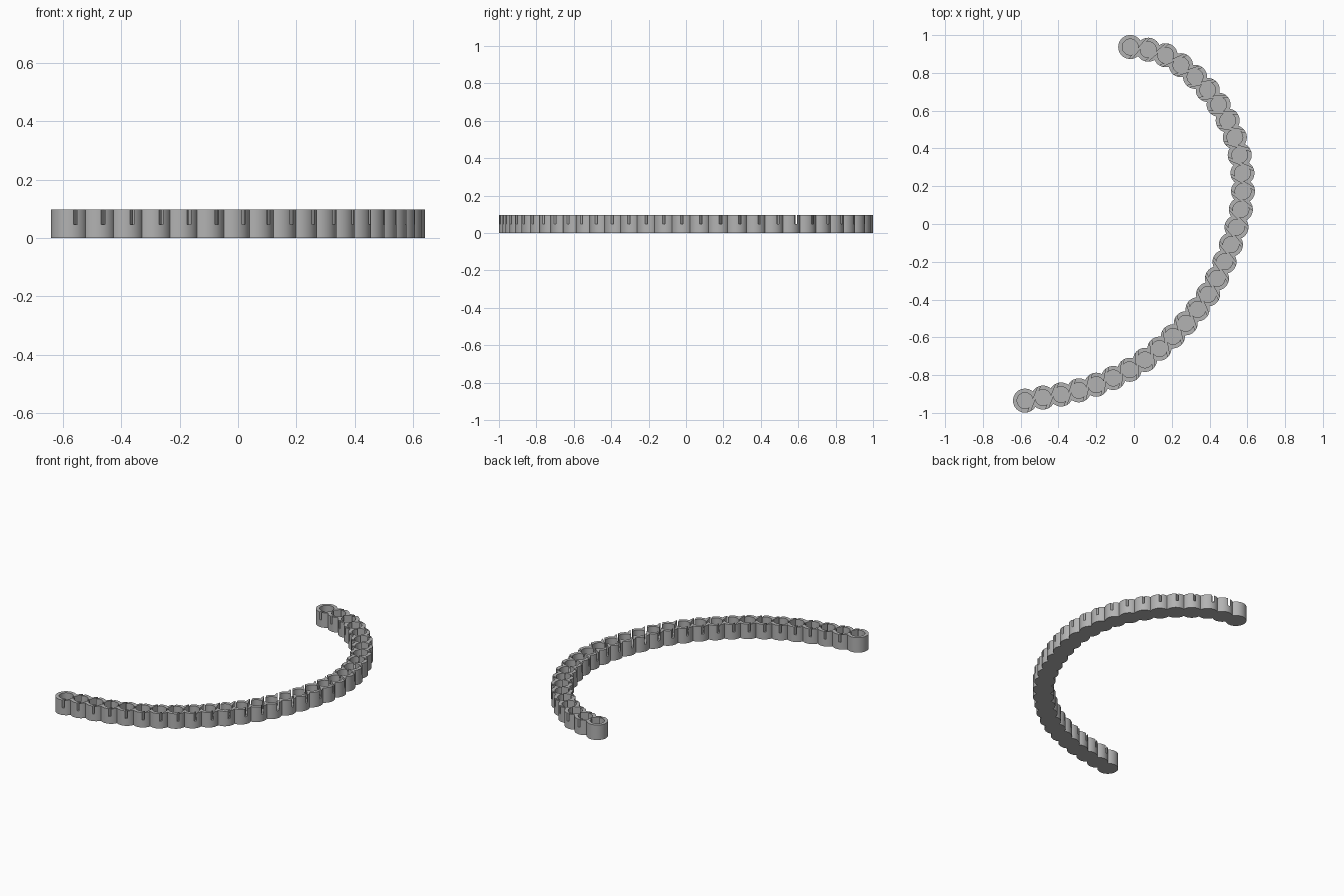
import bpy, bmesh, math
from mathutils import Vector, Matrix

cube = bpy.data.objects.get("Cube")
if cube:
    bpy.data.objects.remove(cube, do_unlink=True)

COUNT = 30
HEIGHT, FLOOR = 0.097, 0.047
OUTER, INNER = 0.0635, 0.042
SLOT_WIDTH, SLOT_LENGTH = 0.011, 0.16
SLOT_ANGLE = math.radians(58)

grey = bpy.data.materials.new("plain grey")
grey.use_nodes = True
colour = (0.45, 0.45, 0.45, 1)
grey.diffuse_color = colour
grey.node_tree.nodes["Principled BSDF"].inputs["Base Color"].default_value = colour

# Centre line of the chain, from the front end round to the back end
KEYS = [(-0.577, -0.935), (-0.29, -0.88), (-0.02, -0.77), (0.206, -0.595),
        (0.39, -0.376), (0.513, -0.11), (0.577, 0.172), (0.534, 0.458),
        (0.39, 0.71), (0.17, 0.892), (-0.02, 0.937)]


def smooth_path(keys, steps=40):
    """Dense curve passing through the key points."""
    p = [Vector(k) for k in keys]
    p = [2 * p[0] - p[1]] + p + [2 * p[-1] - p[-2]]
    path = []
    for a, b, c, d in zip(p, p[1:], p[2:], p[3:]):
        for i in range(steps):
            t = i / steps
            path.append(b + (c - a) * t / 2 + (a - 2.5 * b + 2 * c - d / 2) * t * t
                        + (1.5 * (b - c) + (d - a) / 2) * t ** 3)
    return path + [p[-2]]


def even_points(path, count):
    """Points at equal distances along the curve."""
    lengths = [0]
    for a, b in zip(path, path[1:]):
        lengths.append(lengths[-1] + (b - a).length)
    result, j = [], 0
    for i in range(count):
        goal = lengths[-1] * i / (count - 1)
        while j < len(path) - 2 and lengths[j + 1] < goal:
            j += 1
        t = (goal - lengths[j]) / (lengths[j + 1] - lengths[j])
        result.append(path[j].lerp(path[j + 1], t))
    return result


def add_disc(bm, centre, radius, bottom, top):
    place = Matrix.Translation((centre.x, centre.y, (bottom + top) / 2))
    bmesh.ops.create_cone(bm, cap_ends=True, segments=64, radius1=radius,
                          radius2=radius, depth=top - bottom, matrix=place)


def make_object(name, bm):
    mesh = bpy.data.meshes.new(name)
    bm.to_mesh(mesh)
    bm.free()
    mesh.materials.append(grey)
    obj = bpy.data.objects.new(name, mesh)
    bpy.context.collection.objects.link(obj)
    return obj


centres = even_points(smooth_path(KEYS), COUNT)

# Overlapping round links, and the round pockets sunk in their tops
solid, cut = bmesh.new(), bmesh.new()
for c in centres:
    add_disc(solid, c, OUTER, 0, HEIGHT)
    add_disc(cut, c, INNER, FLOOR, HEIGHT + 0.05)

# Slanted slot through the wall between each pair of pockets
for a, b in zip(centres, centres[1:]):
    mid, along = (a + b) / 2, b - a
    angle = math.atan2(along.y, along.x) + SLOT_ANGLE
    place = (Matrix.Translation((mid.x, mid.y, FLOOR + 0.05))
             @ Matrix.Rotation(angle, 4, "Z")
             @ Matrix.Diagonal((SLOT_LENGTH, SLOT_WIDTH, 0.1, 1)))
    bmesh.ops.create_cube(cut, size=1, matrix=place)

chain = make_object("link_chain", solid)
cutter = make_object("pocket_cutter", cut)
cutter.hide_render = True

# Merge the links and cut the pockets
boolean = chain.modifiers.new("pockets", "BOOLEAN")
boolean.operation = "DIFFERENCE"
boolean.solver = "EXACT"
boolean.use_self = True
boolean.object = cutter
bpy.ops.object.select_all(action="DESELECT")
chain.select_set(True)
bpy.context.view_layer.objects.active = chain
bpy.ops.object.modifier_apply(modifier=boolean.name)
bpy.data.objects.remove(cutter, do_unlink=True)
bpy.ops.object.shade_smooth_by_angle(angle=math.radians(30))
